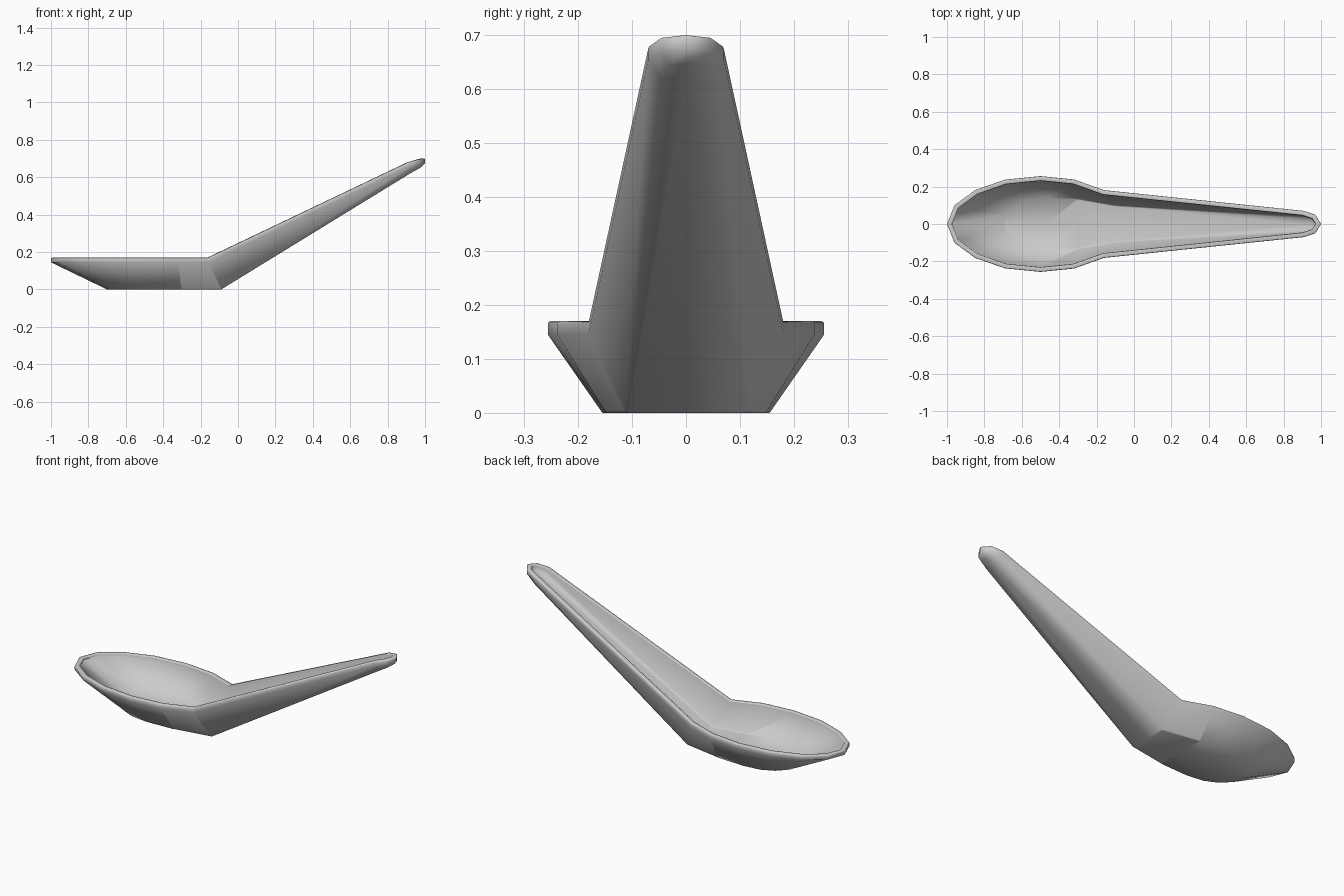
import bpy, bmesh, math

if "Cube" in bpy.data.objects:
    bpy.data.objects.remove(bpy.data.objects["Cube"])

LIP = 0.025
# stations along the spoon: rim (x, half width, z), then base edge (x, half width, z)
STATIONS = [
    ((-1.00, 0.000, 0.17), (-0.70, 0.000, 0.00)),
    ((-0.96, 0.100, 0.17), (-0.69, 0.060, 0.00)),
    ((-0.85, 0.181, 0.17), (-0.64, 0.110, 0.00)),
    ((-0.69, 0.237, 0.17), (-0.57, 0.143, 0.00)),
    ((-0.50, 0.256, 0.17), (-0.47, 0.155, 0.00)),
    ((-0.32, 0.238, 0.17), (-0.30, 0.148, 0.00)),
    ((-0.16, 0.181, 0.17), (-0.09, 0.112, 0.00)),
    ((0.91, 0.070, 0.68), (0.92, 0.046, 0.62)),
    ((0.97, 0.049, 0.695), (0.965, 0.032, 0.645)),
    ((1.00, 0.000, 0.70), (0.98, 0.000, 0.655)),
]

# outer skin, lofted through the stations
bm = bmesh.new()
rows = []
for (rx, rw, rz), (bx, bw, bz) in STATIONS:
    half = [(rx, rw, rz), (rx, rw, rz - LIP), (bx, bw, bz)]
    section = half + [(bx, 0, bz)] + [(x, -w, z) for x, w, z in reversed(half)]
    rows.append([bm.verts.new(p) for p in section])
for a, b in zip(rows, rows[1:]):
    for i in range(len(a) - 1):
        bm.faces.new((a[i], a[i + 1], b[i + 1], b[i]))
bmesh.ops.remove_doubles(bm, verts=bm.verts[:], dist=0.0005)
bmesh.ops.recalc_face_normals(bm, faces=bm.faces[:])
bm.normal_update()
lowest = min(bm.faces, key=lambda f: f.calc_center_median().z)
if lowest.normal.z > 0:
    bmesh.ops.reverse_faces(bm, faces=bm.faces[:])
mesh = bpy.data.meshes.new("soup_spoon")
bm.to_mesh(mesh)
bm.free()
spoon = bpy.data.objects.new("soup_spoon", mesh)
bpy.context.collection.objects.link(spoon)

# wall thickness, hollowing the bowl and handle channel
shell = spoon.modifiers.new("shell", 'SOLIDIFY')
shell.thickness = 0.025
shell.offset = -1
shell.use_even_offset = True

# softened rim
rim = spoon.modifiers.new("rim", 'BEVEL')
rim.width = 0.005
rim.segments = 2
rim.limit_method = 'ANGLE'
rim.angle_limit = math.radians(65)

bpy.context.view_layer.objects.active = spoon
spoon.select_set(True)
for name in ("shell", "rim"):
    bpy.ops.object.modifier_apply(modifier=name)
bpy.ops.object.shade_smooth_by_angle(angle=math.radians(62))
